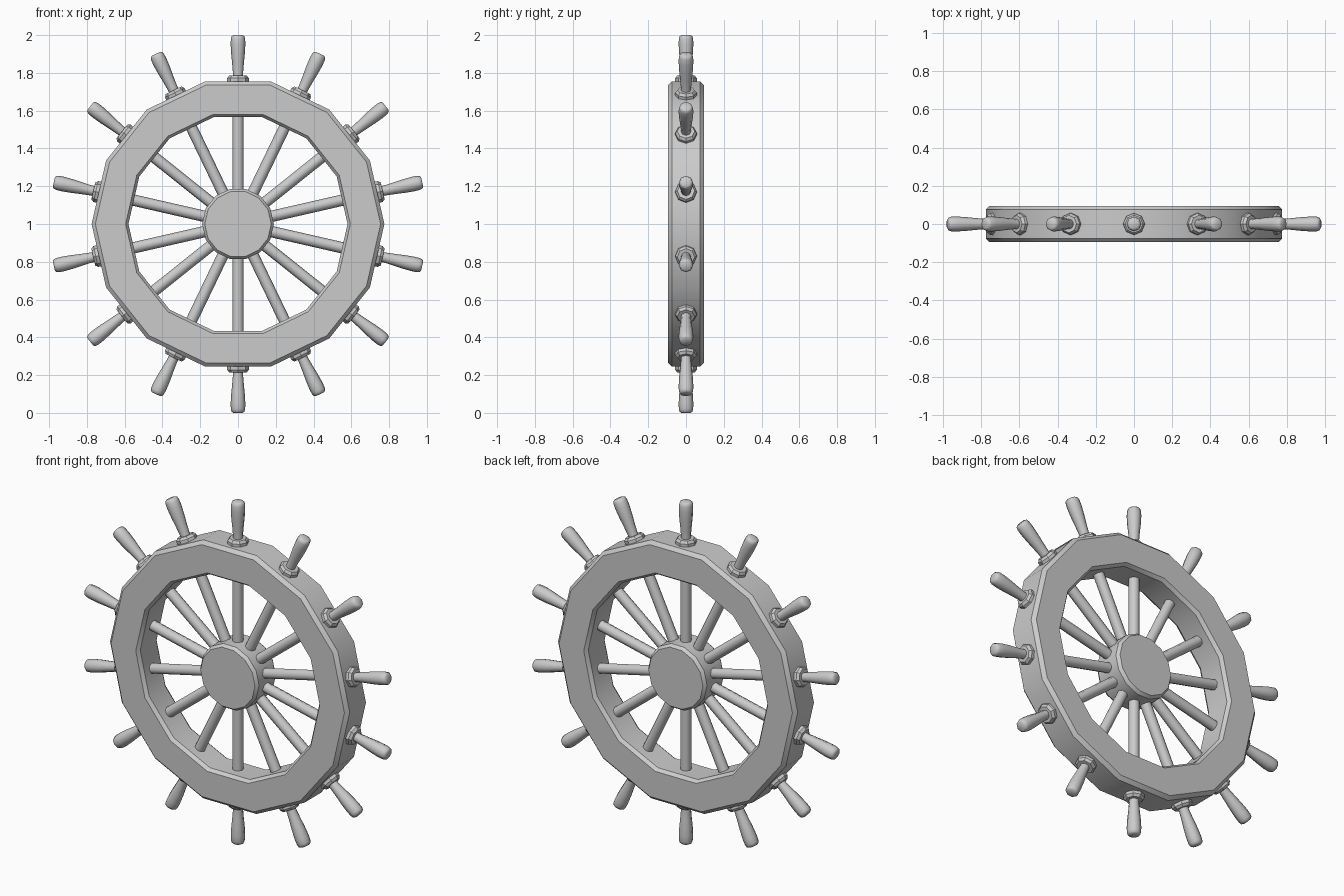
import bpy, bmesh
from math import pi, sin, cos, radians
from mathutils import Matrix, Vector

if "Cube" in bpy.data.objects:
    bpy.data.objects.remove(bpy.data.objects["Cube"])

N = 14                      # spokes, handles and rim sides
CENTRE = Matrix.Translation((0, 0, 1))


def lathe(name, profile, sides, phase, matrix, closed=False, smooth=30):
    """Revolve (radius, height) points about local z; cap the ends unless closed."""
    bm = bmesh.new()
    rings = []
    for r, h in profile:
        rings.append([bm.verts.new((r * cos(phase + 2 * pi * k / sides),
                                    r * sin(phase + 2 * pi * k / sides), h))
                      for k in range(sides)])
    pairs = list(zip(rings, rings[1:]))
    if closed:
        pairs.append((rings[-1], rings[0]))
    else:
        bm.faces.new(rings[0])
        bm.faces.new(rings[-1])
    for a, b in pairs:
        for k in range(sides):
            j = (k + 1) % sides
            bm.faces.new((a[k], a[j], b[j], b[k]))
    bmesh.ops.recalc_face_normals(bm, faces=bm.faces)
    mesh = bpy.data.meshes.new(name)
    bm.to_mesh(mesh)
    bm.free()
    obj = bpy.data.objects.new(name, mesh)
    bpy.context.collection.objects.link(obj)
    obj.matrix_world = matrix
    bpy.ops.object.select_all(action='DESELECT')
    obj.select_set(True)
    bpy.context.view_layer.objects.active = obj
    bpy.ops.object.shade_smooth_by_angle(angle=radians(smooth))
    return obj


facing = CENTRE @ Matrix.Rotation(pi / 2, 4, 'X')   # axle along y

# Rim: chamfered 14-sided ring, corner on the x axis
D = 0.095
lathe("rim", [(0.755, -D), (0.775, -D + 0.02), (0.775, D - 0.02), (0.755, D),
              (0.595, D), (0.58, D - 0.02), (0.58, -D + 0.02), (0.595, -D)],
      N, 0, facing, closed=True)

# Hub: chamfered drum
lathe("hub", [(0.176, -D), (0.19, -D + 0.018), (0.19, D - 0.018), (0.176, D)],
      N, 0, facing)

spoke = [(0.03, 0.15), (0.03, 0.60)]
collar = [(0.057, 0.73), (0.057, 0.772), (0.046, 0.786), (0.02, 0.786)]
handle = [(0.027, 0.775), (0.027, 0.80), (0.031, 0.85), (0.036, 0.90),
          (0.039, 0.95), (0.038, 0.98), (0.034, 0.994), (0.025, 1.0)]

# Spokes, collars and hand grips around the wheel
for i in range(N):
    turn = CENTRE @ Matrix.Rotation(2 * pi * i / N, 4, 'Y')
    lathe(f"spoke_{i + 1}", spoke, 8, 0, turn, smooth=50)
    lathe(f"collar_{i + 1}", collar, 8, 0, turn)
    lathe(f"handle_{i + 1}", handle, 8, 0, turn, smooth=60)
